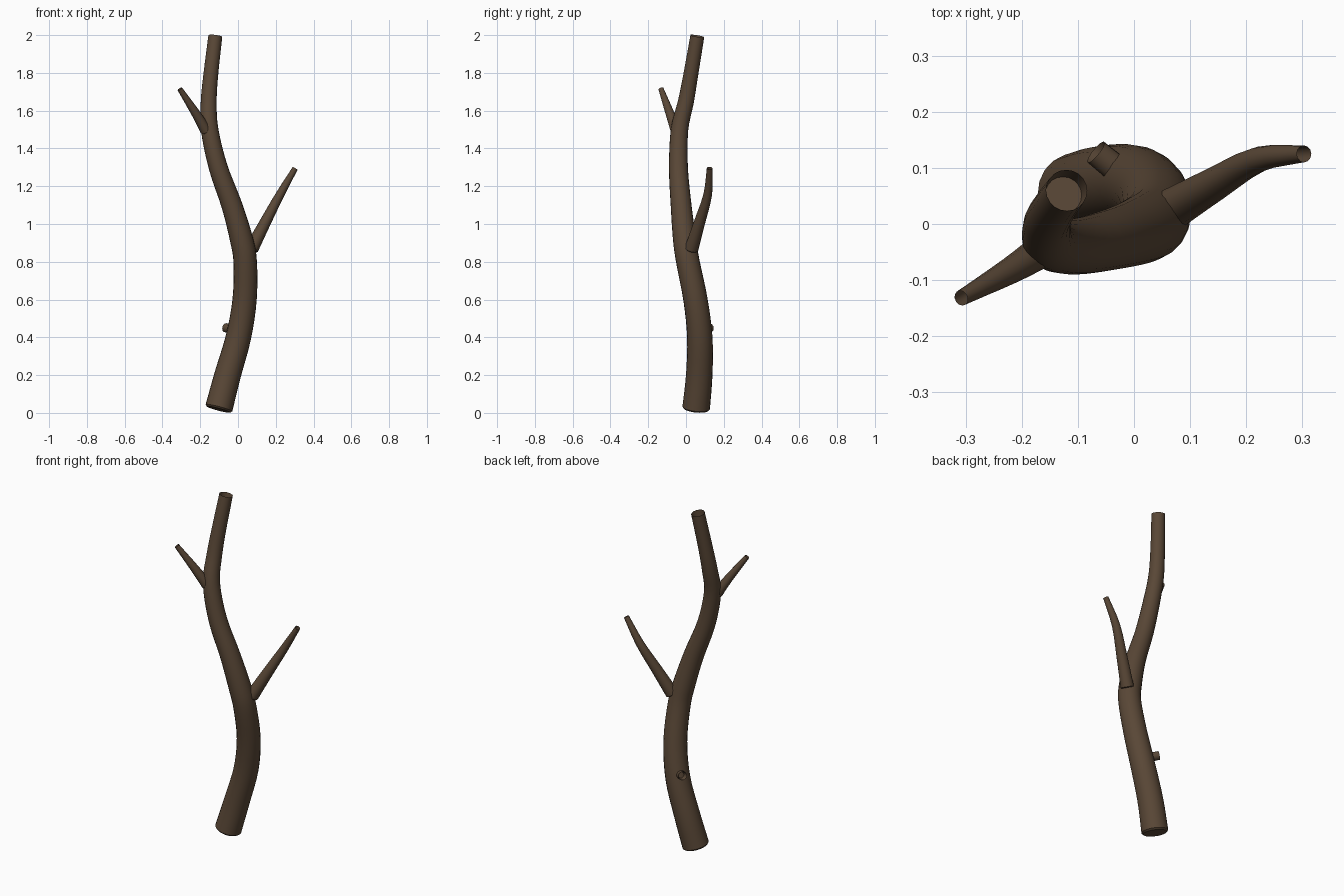
import bpy, bmesh, math
from mathutils import Vector

cube = bpy.data.objects.get("Cube")
if cube:
    bpy.data.objects.remove(cube, do_unlink=True)

BARK = (0.100, 0.063, 0.037, 1.0)
bark = bpy.data.materials.new("dark brown bark")
bark.use_nodes = True
bark.diffuse_color = BARK
shader = bark.node_tree.nodes["Principled BSDF"]
shader.inputs["Base Color"].default_value = BARK
shader.inputs["Roughness"].default_value = 0.9


def smooth_path(points, steps):
    """Catmull-Rom through (x, y, z, radius) points."""
    p = [Vector(q) for q in points]
    p = [2 * p[0] - p[1]] + p + [2 * p[-1] - p[-2]]
    path = []
    for a, b, c, d in zip(p, p[1:], p[2:], p[3:]):
        for i in range(steps):
            t = i / steps
            path.append(0.5 * (2 * b + (c - a) * t + (2 * a - 5 * b + 4 * c - d) * t ** 2
                               + (3 * b - a - 3 * c + d) * t ** 3))
    path.append(p[-2])
    return path


def limb(name, points, sides=16, steps=4, rounding=0.12):
    """Sweep a tapering round section along a path, with softened ends."""
    path = smooth_path(points, steps)
    centres = [q.to_3d() for q in path]
    last = len(path) - 1
    sections = []
    for i, q in enumerate(path):
        tangent = (centres[min(i + 1, last)] - centres[max(i - 1, 0)]).normalized()
        sections.append((centres[i], tangent, q.w))
    # pull the end rings inwards and add a smaller rim for the softened edge
    for end, sign in ((0, 1), (last, -1)):
        c, t, r = sections[end]
        rim = (c, t, r * (1 - rounding))
        sections[end] = (c + t * sign * r * rounding, t, r)
        if end:
            sections.append(rim)
        else:
            sections.insert(0, rim)
            last += 1
    bm = bmesh.new()
    rings = []
    for c, t, r in sections:
        u = t.cross(Vector((0, 1, 0))).normalized()
        v = t.cross(u)
        angles = [math.tau * k / sides for k in range(sides)]
        rings.append([bm.verts.new(c + r * (u * math.cos(a) + v * math.sin(a))) for a in angles])
    for lo, hi in zip(rings, rings[1:]):
        for k in range(sides):
            n = (k + 1) % sides
            bm.faces.new((lo[k], lo[n], hi[n], hi[k]))
    bm.faces.new(rings[0])
    bm.faces.new(rings[-1])
    bmesh.ops.recalc_face_normals(bm, faces=bm.faces)
    mesh = bpy.data.meshes.new(name)
    bm.to_mesh(mesh)
    bm.free()
    mesh.materials.append(bark)
    obj = bpy.data.objects.new(name, mesh)
    bpy.context.collection.objects.link(obj)
    bpy.ops.object.select_all(action="DESELECT")
    obj.select_set(True)
    bpy.context.view_layer.objects.active = obj
    bpy.ops.object.shade_smooth_by_angle(angle=math.radians(40))
    return obj


# Winding main stem
limb("trunk", [
    (-0.103, 0.053, 0.018, 0.073),
    (-0.055, 0.070, 0.20, 0.070),
    (0.002, 0.073, 0.40, 0.067),
    (0.035, 0.050, 0.60, 0.064),
    (0.038, 0.010, 0.80, 0.062),
    (0.018, -0.008, 0.92, 0.061),
    (-0.033, -0.026, 1.10, 0.055),
    (-0.105, -0.040, 1.30, 0.050),
    (-0.150, -0.034, 1.50, 0.046),
    (-0.155, 0.000, 1.65, 0.042),
    (-0.143, 0.027, 1.80, 0.039),
    (-0.120, 0.060, 1.995, 0.037),
], sides=20)

# Side branches
limb("left_branch", [
    (0.070, 0.028, 0.865, 0.037),
    (0.145, 0.072, 1.01, 0.030),
    (0.222, 0.115, 1.155, 0.023),
    (0.303, 0.125, 1.295, 0.015),
], sides=12, steps=3)
limb("right_branch", [
    (-0.168, -0.050, 1.49, 0.030),
    (-0.220, -0.083, 1.58, 0.024),
    (-0.308, -0.132, 1.715, 0.014),
], sides=12, steps=3)

# Short broken twig low on the back
limb("twig_stub", [
    (-0.015, 0.085, 0.435, 0.026),
    (-0.068, 0.128, 0.452, 0.024),
], sides=12, steps=2, rounding=0.35)
